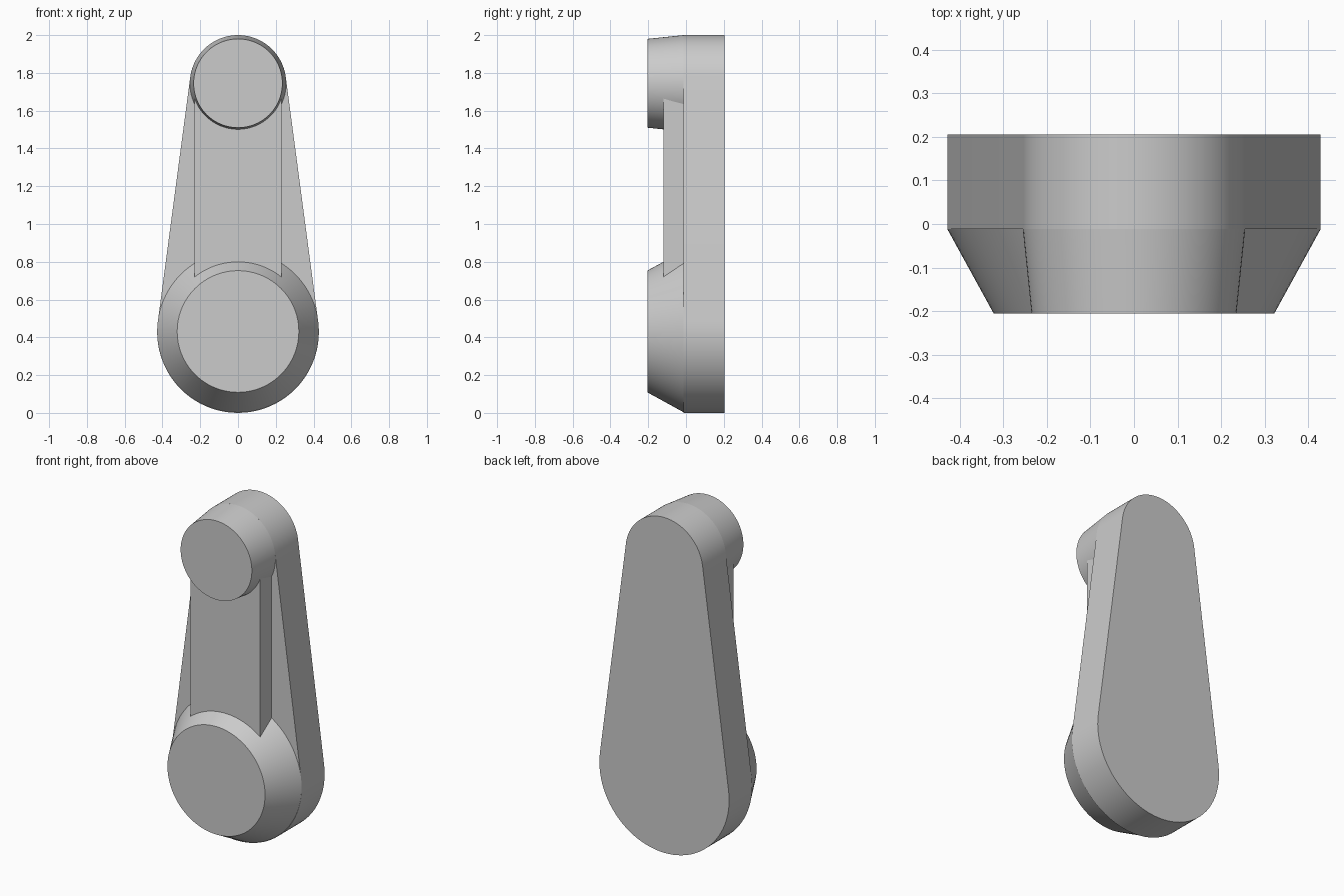
import bpy, bmesh, math

cube = bpy.data.objects.get("Cube")
if cube:
    bpy.data.objects.remove(cube, do_unlink=True)

grey = bpy.data.materials.new("light_grey")
grey.use_nodes = True
colour = (0.6, 0.6, 0.6, 1)
grey.diffuse_color = colour
grey.node_tree.nodes["Principled BSDF"].inputs["Base Color"].default_value = colour

BIG_Z, BIG_R = 0.428, 0.428      # lower round end
SMALL_Z, SMALL_R = 1.745, 0.255  # upper round end
BACK, FACE, FRONT = 0.205, -0.012, -0.205
STEPS = 48


def arc(z, radius, start, end, steps=STEPS):
    """Points along an arc in the xz plane, both ends included."""
    angles = [start + (end - start) * i / steps for i in range(steps + 1)]
    return [(radius * math.cos(a), z + radius * math.sin(a)) for a in angles]


def loft(name, back, back_y, front, front_y):
    """Solid between two matching outlines at two depths."""
    bm = bmesh.new()
    rear = [bm.verts.new((x, back_y, z)) for x, z in back]
    fore = [bm.verts.new((x, front_y, z)) for x, z in front]
    bm.faces.new(rear)
    bm.faces.new(fore)
    for i in range(len(rear)):
        j = (i + 1) % len(rear)
        bm.faces.new((rear[i], rear[j], fore[j], fore[i]))
    bmesh.ops.recalc_face_normals(bm, faces=bm.faces)
    mesh = bpy.data.meshes.new(name)
    bm.to_mesh(mesh)
    bm.free()
    mesh.materials.append(grey)
    obj = bpy.data.objects.new(name, mesh)
    bpy.context.collection.objects.link(obj)
    bpy.ops.object.select_all(action="DESELECT")
    obj.select_set(True)
    bpy.context.view_layer.objects.active = obj
    bpy.ops.object.shade_smooth_by_angle(angle=math.radians(20))
    return obj


def boss(name, z, base_radius, tip_radius):
    """Tapered round boss standing on the plate face."""
    rings = [arc(z, r, 0, 2 * math.pi, 2 * STEPS)[:-1] for r in (base_radius, tip_radius)]
    loft(name, rings[0], FACE, rings[1], FRONT)


# Back plate: two round ends joined by tangent sides
tilt = math.asin((BIG_R - SMALL_R) / (SMALL_Z - BIG_Z))
outline = arc(SMALL_Z, SMALL_R, tilt, math.pi - tilt)
outline += arc(BIG_Z, BIG_R, math.pi - tilt, 2 * math.pi + tilt)
loft("back_plate", outline, BACK, outline, FACE)

# Round bosses
boss("lower_boss", BIG_Z + 0.003, BIG_R, 0.322)
boss("upper_boss", SMALL_Z, SMALL_R, 0.235)

# Raised bar running between the bosses
bar = [(-0.23, 0.5), (0.23, 0.5), (0.23, 1.7), (-0.23, 1.7)]
loft("centre_bar", bar, 0.05, bar, -0.12)
